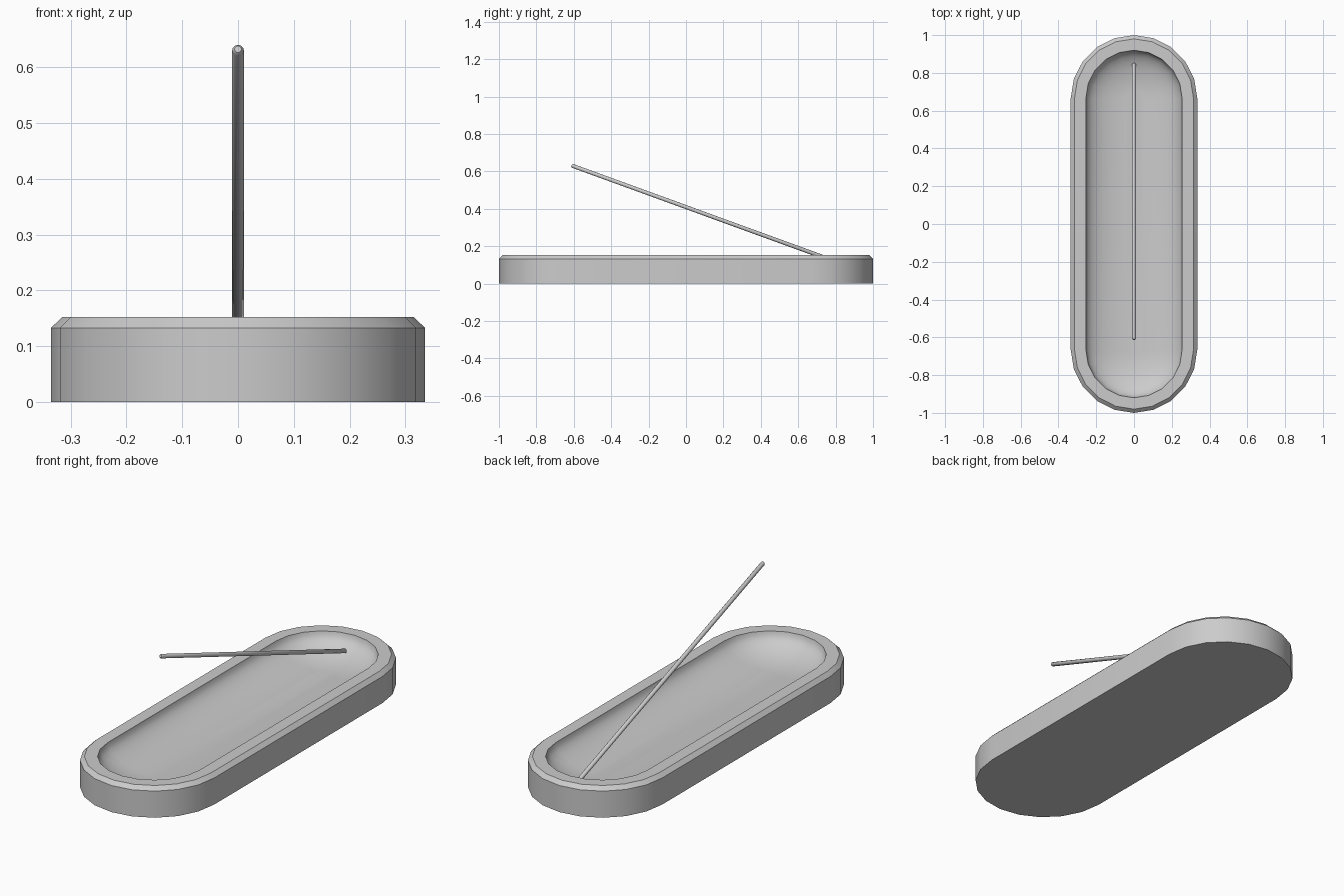
import bpy, bmesh, math
from mathutils import Vector

if "Cube" in bpy.data.objects:
    bpy.data.objects.remove(bpy.data.objects["Cube"])

CENTRE = 0.665   # y of the end-arc centres
SEG = 10         # segments per rounded end


def finish(bm, name, angle):
    bmesh.ops.recalc_face_normals(bm, faces=bm.faces)
    me = bpy.data.meshes.new(name)
    bm.to_mesh(me)
    bm.free()
    ob = bpy.data.objects.new(name, me)
    bpy.context.collection.objects.link(ob)
    bpy.ops.object.select_all(action='DESELECT')
    bpy.context.view_layer.objects.active = ob
    ob.select_set(True)
    bpy.ops.object.shade_smooth_by_angle(angle=math.radians(angle))
    return ob


def stadium(bm, r, z):
    ring = []
    for end in (0, 1):
        cy = CENTRE if end == 0 else -CENTRE
        for i in range(SEG + 1):
            a = math.pi * (end + i / SEG)
            ring.append(bm.verts.new((r * math.cos(a), cy + r * math.sin(a), z)))
    return ring


def loft(bm, rings):
    n = len(rings[0])
    for a, b in zip(rings, rings[1:]):
        for i in range(n):
            j = (i + 1) % n
            bm.faces.new((a[i], a[j], b[j], b[i]))


# Tray: chamfered outer wall, flat rim, dished basin
profile = [(0.335, 0.0), (0.335, 0.133), (0.315, 0.152), (0.255, 0.152)]
STEPS, DEPTH = 9, 0.1
for k in range(1, STEPS):
    t = math.pi / 2 * k / STEPS
    profile.append((0.255 * math.cos(t), 0.152 - DEPTH * math.sin(t)))
bm = bmesh.new()
rings = [stadium(bm, r, z) for r, z in profile]
loft(bm, rings)
bm.faces.new(rings[0])
bm.faces.new(rings[-1])
finish(bm, "tray", 30)

# Stick: thin rod with rounded tips leaning out of the basin
p0, p1 = Vector((0, 0.85, 0.1)), Vector((0, -0.612, 0.632))
axis = (p1 - p0).normalized()
side, up = Vector((1, 0, 0)), axis.cross(Vector((1, 0, 0)))
length, R, N = (p1 - p0).length, 0.0105, 12
bm = bmesh.new()
rings = []
for d, r in [(0, 0.6 * R), (0.006, R), (length - 0.006, R), (length, 0.6 * R)]:
    rings.append([bm.verts.new(p0 + axis * d + r * (side * math.cos(a) + up * math.sin(a)))
                  for a in (2 * math.pi * i / N for i in range(N))])
loft(bm, rings)
bm.faces.new(rings[0])
bm.faces.new(rings[-1])
finish(bm, "stick", 35)
